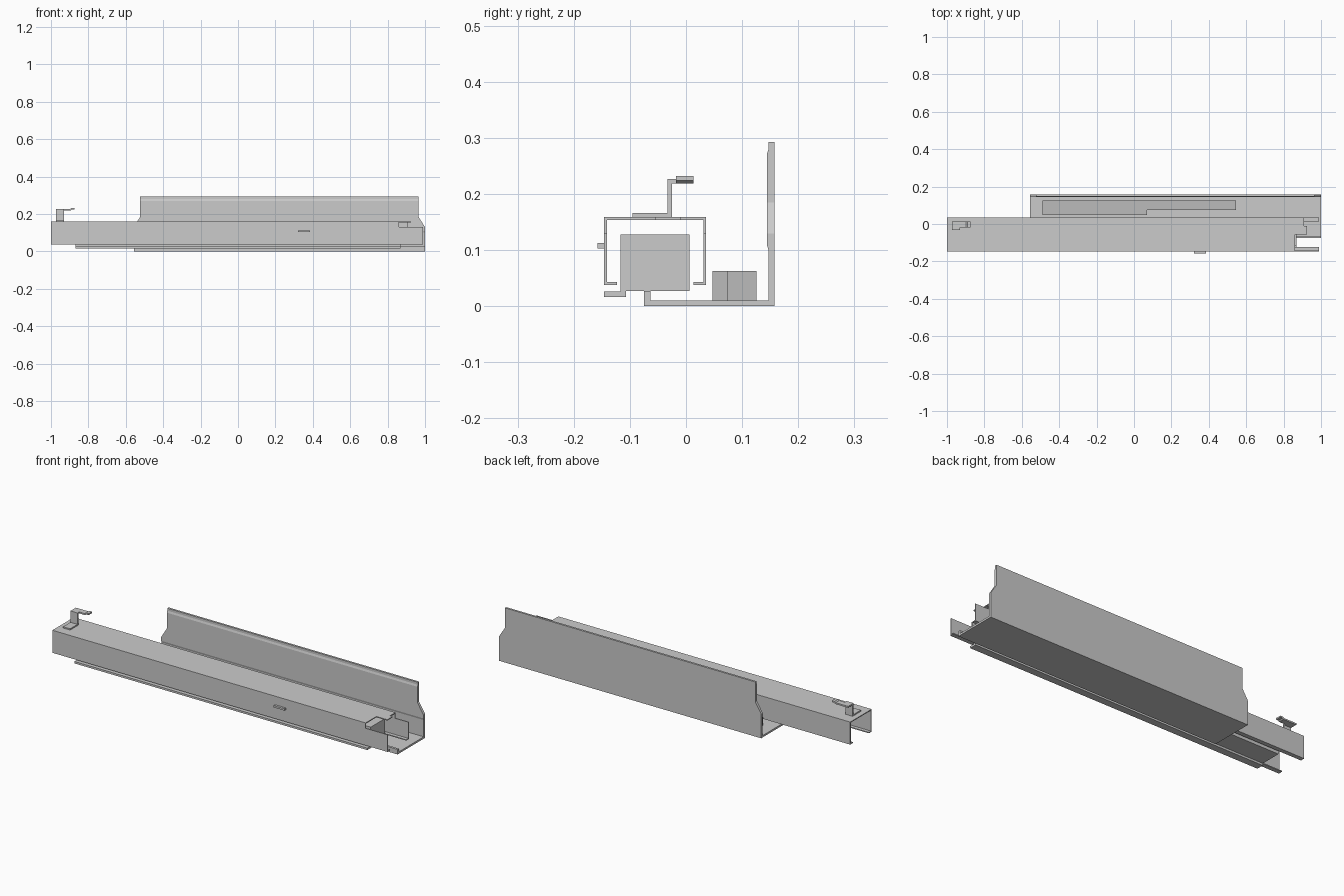
import bpy, bmesh
from mathutils import Vector

if "Cube" in bpy.data.objects:
    bpy.data.objects.remove(bpy.data.objects["Cube"])


def prism(name, pts, axis, a, b):
    """Extrude a closed 2D outline along an axis, from a to b."""
    place = {'x': lambda p, t: (t, p[0], p[1]),
             'y': lambda p, t: (p[0], t, p[1]),
             'z': lambda p, t: (p[0], p[1], t)}[axis]
    shift = Vector(place((0, 0), b - a))
    bm = bmesh.new()
    face = bm.faces.new([bm.verts.new(place(p, a)) for p in pts])
    ext = bmesh.ops.extrude_face_region(bm, geom=[face], use_keep_orig=True)
    bmesh.ops.translate(bm, vec=shift,
                        verts=[g for g in ext['geom'] if isinstance(g, bmesh.types.BMVert)])
    bmesh.ops.recalc_face_normals(bm, faces=bm.faces)
    mesh = bpy.data.meshes.new(name)
    bm.to_mesh(mesh)
    bm.free()
    ob = bpy.data.objects.new(name, mesh)
    bpy.context.collection.objects.link(ob)
    return ob


def box(name, x0, x1, y0, y1, z0, z1):
    return prism(name, [(x0, y0), (x1, y0), (x1, y1), (x0, y1)], 'z', z0, z1)


def cut(target, cutter):
    cutter.hide_render = True
    mod = target.modifiers.new('cut', 'BOOLEAN')
    mod.operation, mod.solver, mod.object = 'DIFFERENCE', 'EXACT', cutter
    bpy.context.view_layer.objects.active = target
    bpy.ops.object.modifier_apply(modifier=mod.name)
    bpy.data.objects.remove(cutter)


# Downward-opening rail: half profile mirrored about its centre line
mid, w, t = -0.055, 0.091, 0.005
half = [(w, 0.159), (w, 0.038), (w - 0.023, 0.038), (w - 0.023, 0.043),
        (w - t, 0.043), (w - t, 0.154)]
profile = [(mid + y, z) for y, z in half] + [(mid - y, z) for y, z in reversed(half)]
rail = prism('rail_channel', profile, 'x', -1, 0.99)

# Stepped notch through the top of the rail end
cut(rail, prism('notch_cutter', [(0.86, -0.2), (1.1, -0.2), (1.1, 0.1), (0.91, 0.1),
                                 (0.91, -0.01), (0.925, -0.01), (0.925, -0.055),
                                 (0.86, -0.055)], 'z', 0.13, 0.2))

# Tray with front upstand and tall back panel
tray = prism('tray_and_back_panel', [
    (-0.075, 0), (0.158, 0), (0.158, 0.293), (0.147, 0.293), (0.147, 0.28),
    (0.144, 0.27), (0.144, 0.11), (0.147, 0.10), (0.147, 0.01), (-0.063, 0.01),
    (-0.063, 0.027), (-0.075, 0.027)], 'x', -0.557, 1.0)
for base, top, out in ((-0.557, -0.523, -0.7), (1.0, 0.965, 1.2)):
    cut(tray, prism('corner_cutter', [(base, 0.13), (top, 0.185), (top, 0.4),
                                      (out, 0.4), (out, 0.13)], 'y', 0.1, 0.2))

# Carriage inside the rail, with its lower front strip
prism('carriage', [(-0.146, 0.016), (-0.107, 0.016), (-0.107, 0.027), (0.006, 0.027),
                   (0.006, 0.128), (-0.117, 0.128), (-0.117, 0.0265), (-0.146, 0.0265)],
      'x', -0.87, 0.87)

# Stepped block lying on the tray
block = prism('tray_block', [(-0.49, 0.047), (0.07, 0.047), (0.07, 0.074), (0.545, 0.074),
                             (0.545, 0.126), (-0.49, 0.126)], 'z', 0.01, 0.063)
dark = bpy.data.materials.new('dark_grey')
dark.diffuse_color = (0.5, 0.5, 0.5, 1)
dark.use_nodes = True
dark.node_tree.nodes["Principled BSDF"].inputs["Base Color"].default_value = dark.diffuse_color
block.data.materials.append(dark)

# Bent hook on top of the rail and its raised side tongue
prism('hook_bracket', [(-0.095, 0.159), (-0.025, 0.159), (-0.025, 0.219), (0.013, 0.219),
                       (0.013, 0.227), (-0.033, 0.227), (-0.033, 0.166), (-0.095, 0.166)],
      'x', -0.972, -0.93)
prism('hook_tongue', [(-0.93, 0.219), (-0.895, 0.219), (-0.888, 0.224), (-0.875, 0.224),
                      (-0.875, 0.232), (-0.891, 0.232), (-0.898, 0.227), (-0.93, 0.227)],
      'y', -0.018, 0.013)

# Small catch on the front wall
box('front_catch', 0.322, 0.386, -0.158, -0.146, 0.103, 0.113)
